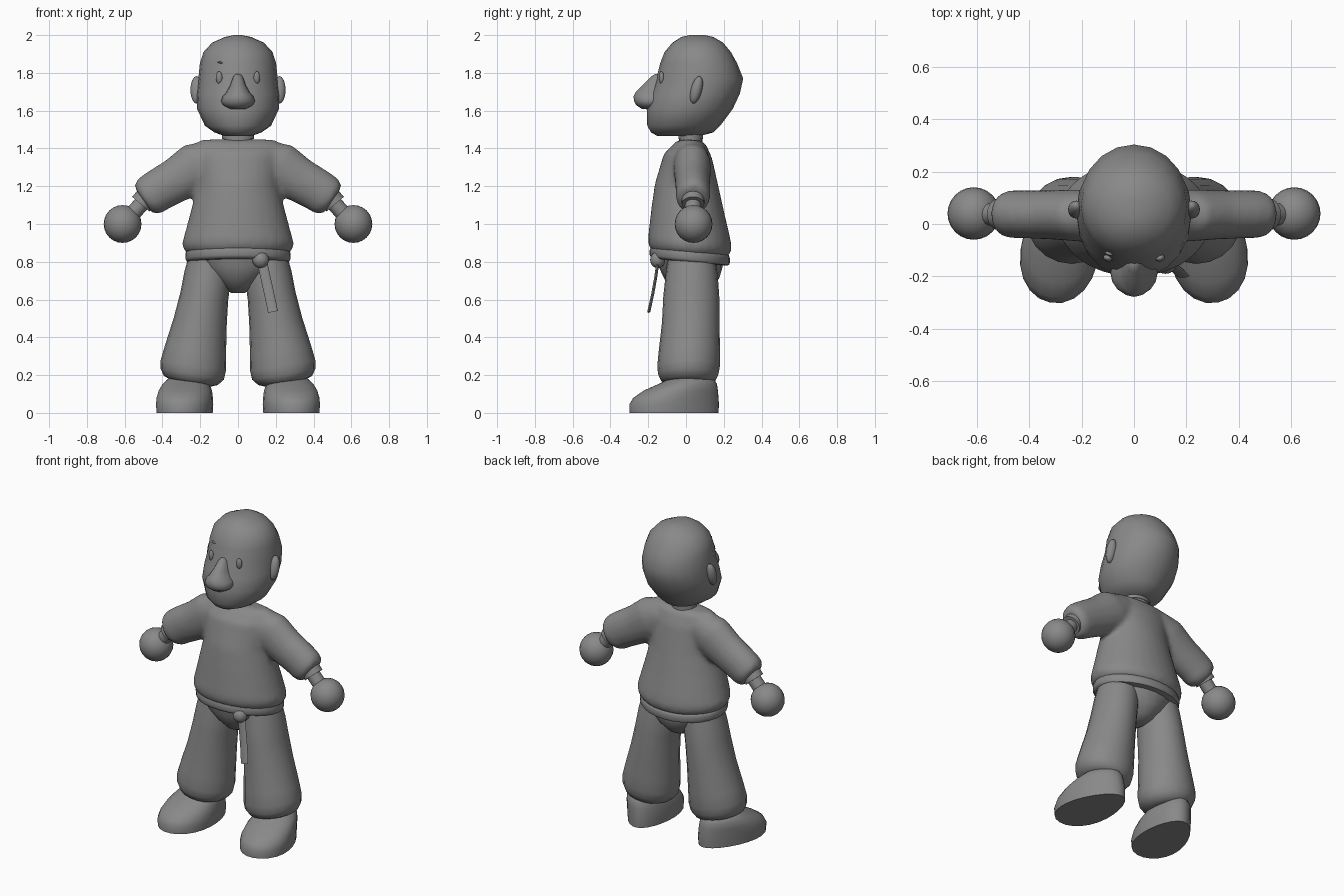
import bpy, bmesh, math
from mathutils import Vector

grey = bpy.data.materials.new("dark_grey")
grey.diffuse_color = (0.25, 0.25, 0.25, 1)


def finish(ob, name, mirror=False, angle=50):
    ob.name = name
    bpy.ops.object.select_all(action='DESELECT')
    ob.select_set(True)
    bpy.context.view_layer.objects.active = ob
    bpy.ops.object.transform_apply(location=True, rotation=True, scale=True)
    bpy.ops.object.shade_smooth_by_angle(angle=math.radians(angle))
    ob.data.materials.append(grey)
    if mirror:
        ob.modifiers.new("mirror", 'MIRROR').use_mirror_merge = False
    return ob


def loft(name, rings, u=(1, 0, 0), v=(0, 1, 0), n=20, mirror=False, taper=0, angle=50):
    """Skin ellipses (cx, cy, cz, ru, rv) in the plane of u and v, capped at both ends."""
    u, v = Vector(u), Vector(v)
    bm = bmesh.new()
    loops = []
    for cx, cy, cz, ru, rv in rings:
        loop = []
        for i in range(n):
            a = math.tau * i / n
            s = 1 - taper * math.sin(a)
            loop.append(bm.verts.new(Vector((cx, cy, cz)) + u * ru * s * math.cos(a) + v * rv * math.sin(a)))
        loops.append(loop)
    for a, b in zip(loops, loops[1:]):
        for i in range(n):
            j = (i + 1) % n
            bm.faces.new((a[i], a[j], b[j], b[i]))
    bm.faces.new(loops[0])
    bm.faces.new(loops[-1])
    bmesh.ops.recalc_face_normals(bm, faces=bm.faces)
    me = bpy.data.meshes.new(name)
    bm.to_mesh(me)
    bm.free()
    ob = bpy.data.objects.new(name, me)
    bpy.context.collection.objects.link(ob)
    return finish(ob, name, mirror, angle)


def ball(name, loc, size, rot=(0, 0, 0), mirror=False, seg=24):
    bpy.ops.mesh.primitive_uv_sphere_add(segments=seg, ring_count=seg // 2, location=loc, rotation=rot)
    ob = bpy.context.object
    ob.scale = size
    return finish(ob, name, mirror)


# head and neck
loft("head", [(0, -0.04, 1.465, 0.07, 0.11), (0, -0.02, 1.485, 0.125, 0.165),
              (0, -0.012, 1.52, 0.175, 0.193), (0, 0.02, 1.61, 0.217, 0.228),
              (0, 0.05, 1.69, 0.22, 0.235), (0, 0.073, 1.77, 0.21, 0.23),
              (0, 0.067, 1.85, 0.202, 0.204), (0, 0.062, 1.91, 0.183, 0.176),
              (0, 0.062, 1.96, 0.137, 0.134), (0, 0.06, 1.99, 0.07, 0.085),
              (0, 0.06, 2.0, 0.02, 0.04)])
loft("neck", [(0, 0.025, 1.41, 0.078, 0.062), (0, 0.025, 1.49, 0.078, 0.062)])
loft("neck_band", [(0, 0.025, 1.45, 0.084, 0.066), (0, 0.025, 1.47, 0.084, 0.066)])

# face
loft("nose", [(0, -0.15, 1.795, 0.01, 0.012), (0, -0.15, 1.78, 0.025, 0.035),
              (0, -0.16, 1.735, 0.042, 0.07), (0, -0.175, 1.70, 0.06, 0.09),
              (0, -0.18, 1.675, 0.082, 0.098), (0, -0.185, 1.65, 0.09, 0.09),
              (0, -0.19, 1.63, 0.08, 0.074), (0, -0.19, 1.61, 0.045, 0.045)], n=16)
ball("eyes", (0.1, -0.13, 1.775), (0.018, 0.013, 0.033), (0, 0, 0.35), True, 16)
ball("eyebrow", (-0.095, -0.113, 1.855), (0.016, 0.007, 0.005), (0, 0.2, -0.3), False, 12)
ball("ears", (0.22, 0.055, 1.71), (0.032, 0.03, 0.075), (-0.25, 0, 0), True, 16)

# torso and sleeves, fused into one soft jumper
jumper = loft("jumper", [(0, 0.03, 1.446, 0.195, 0.045), (0, 0.025, 1.43, 0.22, 0.08),
                         (0, 0.01, 1.36, 0.225, 0.128), (0, 0.005, 1.2, 0.217, 0.17),
                         (0, 0.01, 1.08, 0.247, 0.192), (0, 0.018, 0.95, 0.282, 0.215),
                         (0, 0.02, 0.90, 0.296, 0.222), (0, 0.02, 0.87, 0.292, 0.218),
                         (0, 0.02, 0.84, 0.267, 0.202)], v=(0, 1, -0.08), n=28)
sleeves = loft("sleeves", [(0.12, 0.03, 1.355, 0.1, 0.09), (0.21, 0.033, 1.305, 0.136, 0.1),
                           (0.32, 0.035, 1.235, 0.12, 0.094), (0.42, 0.037, 1.18, 0.114, 0.092),
                           (0.465, 0.037, 1.15, 0.111, 0.092), (0.492, 0.037, 1.134, 0.098, 0.086),
                           (0.503, 0.037, 1.126, 0.077, 0.07)], u=(0.56, 0, 0.83), mirror=True)
bpy.ops.object.modifier_apply(modifier="mirror")
jumper.select_set(True)
bpy.context.view_layer.objects.active = jumper
bpy.ops.object.join()
remesh = jumper.modifiers.new("fuse", 'REMESH')
remesh.mode, remesh.voxel_size, remesh.use_smooth_shade = 'VOXEL', 0.014, True
soften = jumper.modifiers.new("soften", 'SMOOTH')
soften.factor, soften.iterations = 0.5, 10

# belt
loft("belt", [(0, 0.02, 0.86, 0.262, 0.195), (0, 0.02, 0.855, 0.275, 0.207),
              (0, 0.02, 0.84, 0.279, 0.212), (0, 0.02, 0.815, 0.278, 0.212),
              (0, 0.02, 0.803, 0.272, 0.207), (0, 0.02, 0.798, 0.255, 0.19)], v=(0, 1, -0.1), n=28)
ball("belt_knot", (0.12, -0.15, 0.81), (0.044, 0.04, 0.044), seg=16)
tail = [(0.13, -0.15, 0.79), (0.145, -0.16, 0.72), (0.165, -0.176, 0.63), (0.185, -0.197, 0.535)]
loft("belt_tail", [(*c, 0.026, 0.008) for c in tail], u=(1, 0, 0.2), n=12, angle=40)

# arms
wrist_u = (0.76, 0, 0.65)
loft("cuffs", [(0.48, 0.037, 1.145, 0.06, 0.06), (0.515, 0.037, 1.105, 0.06, 0.06)],
     u=wrist_u, mirror=True)
loft("wrists", [(0.49, 0.037, 1.13, 0.042, 0.042), (0.58, 0.037, 1.03, 0.042, 0.042)],
     u=wrist_u, mirror=True)
ball("hands", (0.611, 0.04, 1.0), (0.1, 0.1, 0.1), mirror=True)

# legs
loft("hips", [(0, 0.02, 0.83, 0.25, 0.17), (0, 0.025, 0.77, 0.21, 0.168),
              (0, 0.03, 0.71, 0.14, 0.145), (0, 0.03, 0.66, 0.08, 0.1), (0, 0.03, 0.635, 0.035, 0.05)])
loft("trouser_legs", [(0.15, 0.03, 0.82, 0.11, 0.125), (0.16, 0.03, 0.73, 0.125, 0.138),
                      (0.178, 0.028, 0.62, 0.128, 0.148), (0.2, 0.025, 0.48, 0.142, 0.152),
                      (0.225, 0.018, 0.33, 0.164, 0.162), (0.237, 0.014, 0.25, 0.175, 0.166),
                      (0.242, 0.012, 0.205, 0.17, 0.16), (0.25, 0.012, 0.172, 0.145, 0.145),
                      (0.252, 0.012, 0.158, 0.11, 0.11)], u=(0.985, 0, 0.17), mirror=True)

# shoes, wider at the toe and turned slightly outward
loft("shoes", [(0.275, -0.063, 0, 0.144, 0.24), (0.275, -0.063, 0.045, 0.147, 0.242),
               (0.275, -0.053, 0.08, 0.145, 0.23), (0.273, -0.027, 0.118, 0.138, 0.2),
               (0.27, 0.01, 0.153, 0.122, 0.157), (0.265, 0.03, 0.18, 0.1, 0.12),
               (0.26, 0.03, 0.2, 0.07, 0.09)],
     u=(0.98, 0.18, 0), v=(-0.18, 0.98, 0), taper=0.2, n=24, mirror=True)
